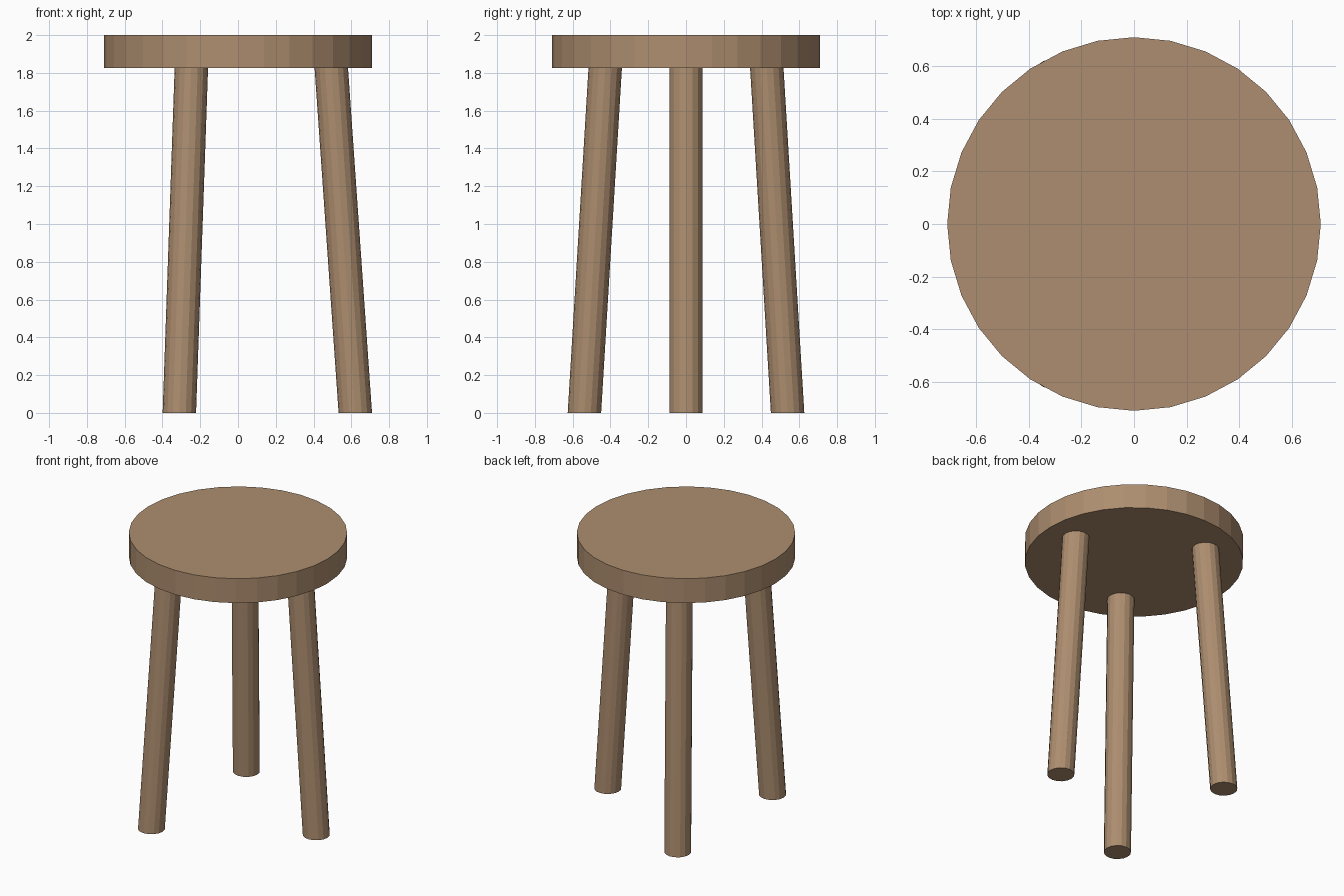
import bpy, bmesh
from math import cos, sin, radians

if "Cube" in bpy.data.objects:
    bpy.data.objects.remove(bpy.data.objects["Cube"])

wood = bpy.data.materials.new("wood")
wood.diffuse_color = (0.42, 0.27, 0.16, 1)
wood.use_nodes = True
wood.node_tree.nodes["Principled BSDF"].inputs["Base Color"].default_value = wood.diffuse_color


def post(name, radius, sides, bottom, top):
    """Flat-shaded cylinder with level ends, slanted from bottom to top."""
    (x0, y0, z0), (x1, y1, z1) = bottom, top
    bm = bmesh.new()
    bmesh.ops.create_cone(bm, cap_ends=True, segments=sides,
                          radius1=radius, radius2=radius, depth=2)
    for v in bm.verts:
        x, y, z = (x1, y1, z1) if v.co.z > 0 else (x0, y0, z0)
        v.co = (v.co.x + x, v.co.y + y, z)
    mesh = bpy.data.meshes.new(name)
    bm.to_mesh(mesh)
    bm.free()
    mesh.materials.append(wood)
    obj = bpy.data.objects.new(name, mesh)
    bpy.context.collection.objects.link(obj)
    return obj


SEAT_BOTTOM = 1.825

# Round seat
post("seat", 0.71, 32, (0, 0, SEAT_BOTTOM), (0, 0, 2))

# Three legs splayed outwards
for name, angle in (("right_leg", 0), ("back_leg", 120), ("front_leg", 240)):
    c, s = cos(radians(angle)), sin(radians(angle))
    post(name, 0.0885, 16, (0.621 * c, 0.621 * s, 0),
         (0.494 * c, 0.494 * s, SEAT_BOTTOM))
